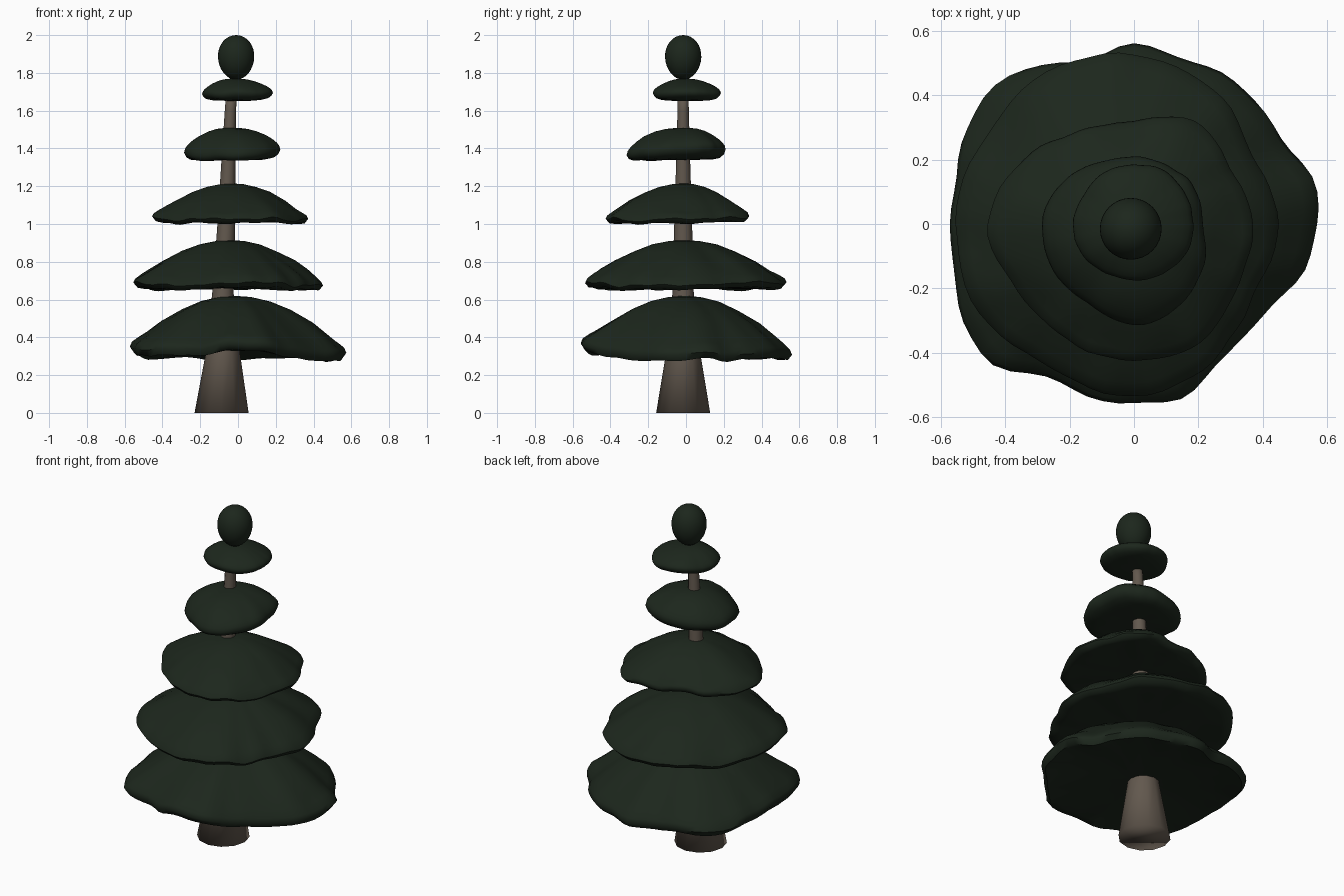
import bpy, bmesh, math
from mathutils import Vector, noise

if "Cube" in bpy.data.objects:
    bpy.data.objects.remove(bpy.data.objects["Cube"])


def material(name, rgb):
    m = bpy.data.materials.new(name)
    m.diffuse_color = (*rgb, 1)
    m.use_nodes = True
    m.node_tree.nodes["Principled BSDF"].inputs["Base Color"].default_value = m.diffuse_color
    return m


GREEN = material("dark_green", (0.0118, 0.0196, 0.0118))
BROWN = material("bark_brown", (0.122, 0.098, 0.076))


def loop_value(vals, t):
    """Smooth closed interpolation of vals, t in 0..1."""
    n = len(vals)
    i = int(t * n)
    u = t * n - i
    a, b, c, d = (vals[(i + k) % n] for k in (-1, 0, 1, 2))
    return b + 0.5 * u * (c - a + u * (2*a - 5*b + 4*c - d + u * (3*(b - c) + d - a)))


def finish(name, rings, mat, bottom=None, top=None, angle=60):
    """Skin a stack of rings (listed bottom to top) and close both ends."""
    bm = bmesh.new()
    rows = [[bm.verts.new(p) for p in r] for r in rings]
    n = len(rows[0])
    for lo, hi in zip(rows, rows[1:]):
        for i in range(n):
            j = (i + 1) % n
            bm.faces.new((lo[i], lo[j], hi[j], hi[i]))
    for row, tip in ((rows[0], bottom), (rows[-1], top)):
        if tip is None:
            bm.faces.new(row)
        else:
            v = bm.verts.new(tip)
            for i in range(n):
                bm.faces.new((row[i], row[(i + 1) % n], v))
    bmesh.ops.recalc_face_normals(bm, faces=bm.faces)
    me = bpy.data.meshes.new(name)
    bm.to_mesh(me)
    bm.free()
    ob = bpy.data.objects.new(name, me)
    bpy.context.collection.objects.link(ob)
    me.materials.append(mat)
    bpy.ops.object.select_all(action='DESELECT')
    ob.select_set(True)
    bpy.context.view_layer.objects.active = ob
    bpy.ops.object.shade_smooth_by_angle(angle=math.radians(angle))
    return ob


# Leaning trunk: z, centre x, radius
trunk = [(0, -0.087, 0.143), (0.32, -0.08, 0.09), (0.64, -0.08, 0.056),
         (0.97, -0.063, 0.048), (1.3, -0.052, 0.038), (1.6, -0.04, 0.03),
         (1.69, -0.035, 0.028)]
finish("trunk", [[(cx + r * math.cos(k * math.tau / 12), -0.015 + r * math.sin(k * math.tau / 12), z)
                  for k in range(12)] for z, cx, r in trunk], BROWN, angle=180)

# Branch tier cross-section: share of radius, share of height.
# The first UNDER points form the underside.
UNDER = 4
WIDE = [(0.25, 0), (0.5, 0), (0.72, 0), (0.88, 0), (0.96, 0.02), (1, 0.11),
        (0.98, 0.19), (0.92, 0.28), (0.84, 0.39), (0.7, 0.57), (0.5, 0.775), (0.32, 0.91), (0.15, 0.98)]
ROUND = [(0.25, 0), (0.5, 0), (0.72, 0), (0.88, 0.02), (0.96, 0.09), (1, 0.22),
         (0.98, 0.34), (0.93, 0.45), (0.84, 0.58), (0.7, 0.73), (0.5, 0.88), (0.32, 0.96), (0.15, 0.99)]


def tier(name, core, low, high, apex, radii, lifts, profile, lump):
    """core = underside height at the trunk, low = underside height at the rim."""
    n = 72
    rings = []
    for row, (f, h) in enumerate(profile):
        ring = []
        for k in range(n):
            t = k / n
            c, s = math.cos(t * math.tau), math.sin(t * math.tau)
            # ragged outline
            r = loop_value(radii, t) * (1 + 0.02 * noise.noise(Vector((c * 4, s * 4, low * 9))))
            p = Vector(apex).lerp(Vector((r * c, r * s)), f)
            z = low + h * (high - low) + f ** 3 * loop_value(lifts, t)
            if row < UNDER:
                z += (core - low) * (1 - f ** 3)
            # soft lumps, strongest near the rim
            z += lump * f * f * noise.noise(Vector((p.x * 8, p.y * 8, low * 9)))
            ring.append((p.x, p.y, z))
        rings.append(ring)
    finish(name, rings, GREEN, (*apex, core), (*apex, high))


tier("branch_tier_1", 0.337, 0.285, 0.62, (-0.02, -0.01),
     [.575, .575, .53, .535, .545, .535, .56, .53, .57, .615, .6, .57,
      .57, .575, .615, .62, .545, .56, .555, .56, .51, .49, .5, .55],
     [-0.005, -0.015, 0, -0.015, 0, 0.005, 0.02, 0.01, 0.01, 0.045, 0.01, -0.02], WIDE, 0.02)
tier("branch_tier_2", 0.66, 0.652, 0.915, (-0.04, -0.01),
     [.45, .43, .485, .525, .545, .54, .555, .55, .52, .535, .49, .435],
     [0.005, 0.0, 0.01, 0, 0.01, 0, 0.01, 0, 0, 0.01, 0, -0.01], WIDE, 0.02)
tier("branch_tier_3", 1.012, 1.003, 1.215, (-0.03, -0.01),
     [.37, .345, .37, .32, .335, .4, .455, .415, .415, .425, .42, .375],
     [0.0, 0.01, 0.01, 0.01, 0.015, 0.01, 0.01, 0, 0, 0, 0, -0.005], WIDE, 0.02)
tier("branch_tier_4", 1.34, 1.343, 1.51, (-0.03, -0.01),
     [.215, .22, .21, .21, .22, .26, .285, .29, .285, .315, .29, .25],
     [0.02, 0.02, 0.015, 0, -0.005, -0.01, -0.01, 0], ROUND, 0.015)
tier("branch_tier_5", 1.652, 1.664, 1.77, (-0.02, -0.005),
     [.185, .185, .19, .185, .185, .18, .19, .187, .175, .175, .18, .185],
     [0.005, 0, 0, 0.005, 0, 0, 0, 0], ROUND, 0.01)

# Egg-shaped tip, slightly wider towards the top
rings = []
for a in range(1, 16):
    th = math.pi * a / 16
    r = 0.096 * math.sin(th) * (1 - 0.05 * math.cos(th))
    rings.append([(-0.01 + r * math.cos(k * math.tau / 32), -0.015 + r * math.sin(k * math.tau / 32),
                   1.882 - 0.118 * math.cos(th)) for k in range(32)])
finish("treetop", rings, GREEN, (-0.01, -0.015, 1.764), (-0.01, -0.015, 2.0))
